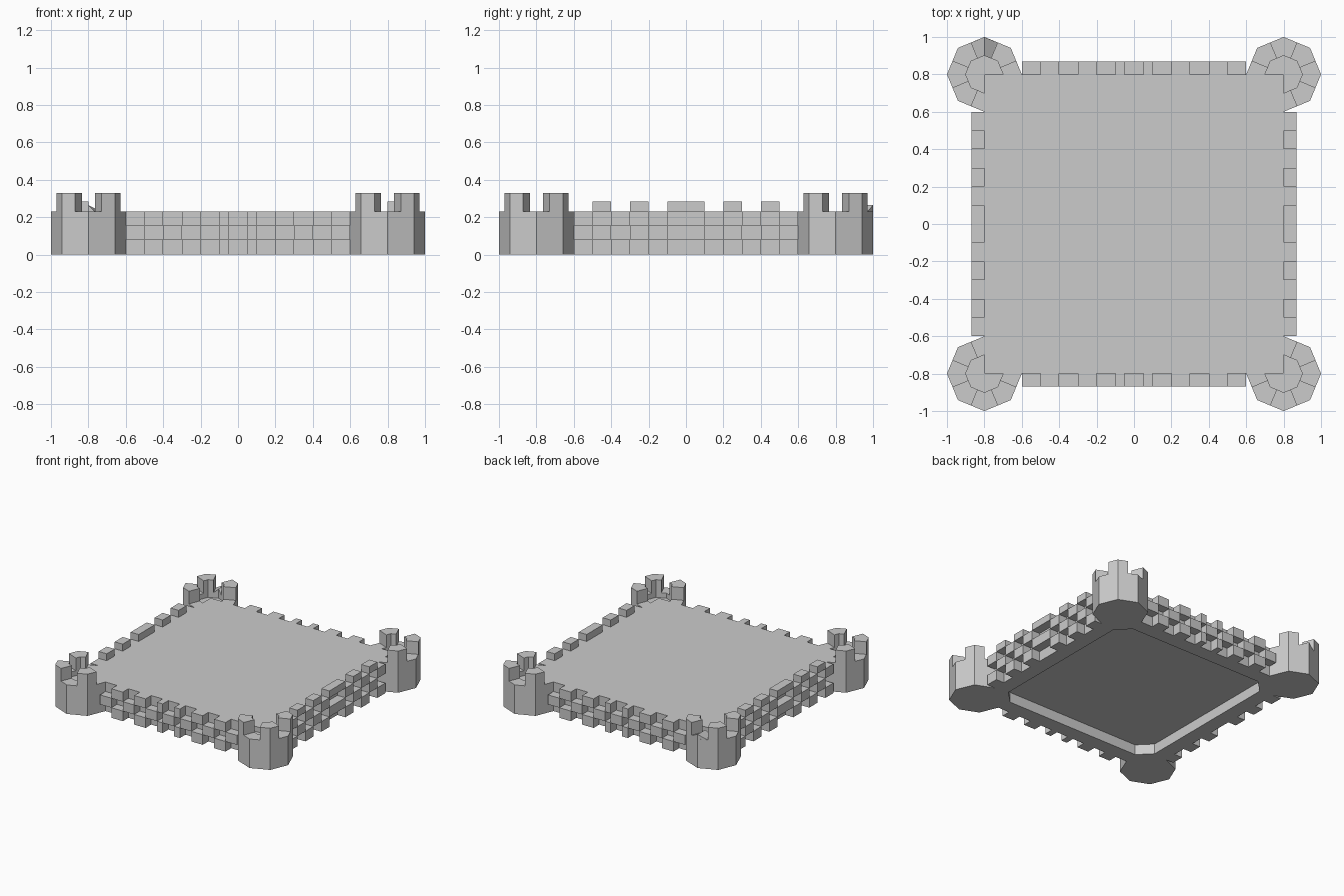
import bpy, bmesh, math

if "Cube" in bpy.data.objects:
    bpy.data.objects.remove(bpy.data.objects["Cube"])

TOP = 0.23      # height of the deck and tower rims
HALF = 0.8      # half width of the deck, also the tower centres
DEPTH = 0.07    # how far the bricks stand out from the wall
COURSES = [0.0, 0.08, 0.155, TOP, 0.285]


def finish(bm, name):
    bmesh.ops.recalc_face_normals(bm, faces=bm.faces)
    mesh = bpy.data.meshes.new(name)
    bm.to_mesh(mesh)
    bm.free()
    ob = bpy.data.objects.new(name, mesh)
    bpy.context.collection.objects.link(ob)
    return ob


def loop(bm, pts, z):
    return [bm.verts.new((x, y, z)) for x, y in pts]


def skin(bm, a, b):
    n = len(a)
    for i in range(n):
        bm.faces.new((a[i], a[(i + 1) % n], b[(i + 1) % n], b[i]))


def prism(bm, pts, z0, z1):
    a, b = loop(bm, pts, z0), loop(bm, pts, z1)
    bm.faces.new(a)
    bm.faces.new(b)
    skin(bm, a, b)


def octagon(cx, cy, r):
    return [(cx + r * math.cos(math.pi * i / 4), cy + r * math.sin(math.pi * i / 4))
            for i in range(8)]


def mid(p, q):
    return ((p[0] + q[0]) / 2, (p[1] + q[1]) / 2)


# Deck: square slab with a chamfered recess underneath
bm = bmesh.new()
square = [(-HALF, -HALF), (HALF, -HALF), (HALF, HALF), (-HALF, HALF)]
a, b = 0.685, 0.585
hole = [(a, -b), (a, b), (b, a), (-b, a), (-a, b), (-a, -b), (-b, -a), (b, -a)]
bottom, top = loop(bm, square, 0), loop(bm, square, TOP)
rim, ceiling = loop(bm, hole, 0), loop(bm, hole, 0.08)
skin(bm, bottom, top)
skin(bm, rim, ceiling)
bm.faces.new(top)
bm.faces.new(ceiling)
edges = [bm.edges.get((l[i], l[(i + 1) % len(l)]))
         for l in (bottom, rim) for i in range(len(l))]
bmesh.ops.triangle_fill(bm, edges=edges, use_beauty=True)
finish(bm, "deck")

# Corner towers: octagonal drums with a shallow well and three merlons
for sx in (-1, 1):
    for sy in (-1, 1):
        cx, cy = sx * HALF, sy * HALF
        outer, inner = octagon(cx, cy, 0.2), octagon(cx, cy, 0.1)
        bm = bmesh.new()
        base, edge = loop(bm, outer, 0), loop(bm, outer, TOP)
        lip, floor = loop(bm, inner, TOP), loop(bm, inner, 0.19)
        bm.faces.new(base)
        skin(bm, base, edge)
        skin(bm, edge, lip)
        skin(bm, lip, floor)
        bm.faces.new(floor)
        side = ("front" if sy < 0 else "back") + ("_left" if sx < 0 else "_right")
        finish(bm, "tower_" + side)

        bm = bmesh.new()
        for i in (1, 3, 5, 7):
            if (outer[i][0] - cx) * sx < 0 and (outer[i][1] - cy) * sy < 0:
                continue    # no merlon on the deck side
            j, k = i - 1, (i + 1) % 8
            prism(bm, [mid(outer[j], outer[i]), outer[i], mid(outer[i], outer[k]),
                       mid(inner[i], inner[k]), inner[i], mid(inner[j], inner[i])],
                  TOP, 0.33)
        finish(bm, "tower_merlons_" + side)

# Raised ridge in the rear gap of the back left tower
bm = bmesh.new()
ro, ri = bm.verts.new((-0.8, 1.0, 0.265)), bm.verts.new((-0.8, 0.9, 0.265))
o1, o2 = bm.verts.new((-0.73, 0.97, TOP)), bm.verts.new((-0.87, 0.97, TOP))
i1, i2 = bm.verts.new((-0.765, 0.885, TOP)), bm.verts.new((-0.835, 0.885, TOP))
bo, bi = bm.verts.new((-0.8, 1.0, TOP)), bm.verts.new((-0.8, 0.9, TOP))
for f in ((ro, ri, i1, o1), (ro, o2, i2, ri), (ro, o1, bo), (ro, bo, o2),
          (ri, bi, i1), (ri, i2, bi), (bo, o1, i1, bi), (bo, bi, i2, o2)):
    bm.faces.new(f)
finish(bm, "tower_ridge")

# Brick courses: two alternating patterns of spans along the wall
def mirrored(spans):
    return spans + [(-q, -p) for p, q in spans if p >= 0]


LONG_A = mirrored([(0.4, 0.5), (0.2, 0.3), (0.05, 0.1)])
LONG_B = mirrored([(0.5, 0.6), (0.3, 0.4), (0.1, 0.2), (-0.05, 0.05)])
SIDE_A = mirrored([(0.5, 0.6), (0.3, 0.4), (0.1, 0.2)])
SIDE_B = mirrored([(0.4, 0.5), (0.2, 0.3), (-0.1, 0.1)])


def wall(name, rows, sign, along_x):
    bm = bmesh.new()
    near, far = sign * HALF, sign * (HALF + DEPTH)
    for n, spans in enumerate(rows):
        for p, q in spans:
            pts = [(p, near), (q, near), (q, far), (p, far)]
            if not along_x:
                pts = [(y, x) for x, y in pts]
            prism(bm, pts, COURSES[n], COURSES[n + 1])
    finish(bm, name)


wall("front_bricks", [LONG_A, LONG_B, LONG_A], -1, True)
wall("back_bricks", [LONG_A, LONG_B, LONG_A], 1, True)
wall("left_bricks", [SIDE_A, SIDE_B, SIDE_A, SIDE_B], -1, False)
wall("right_bricks", [SIDE_A, SIDE_B, SIDE_A, SIDE_B], 1, False)
